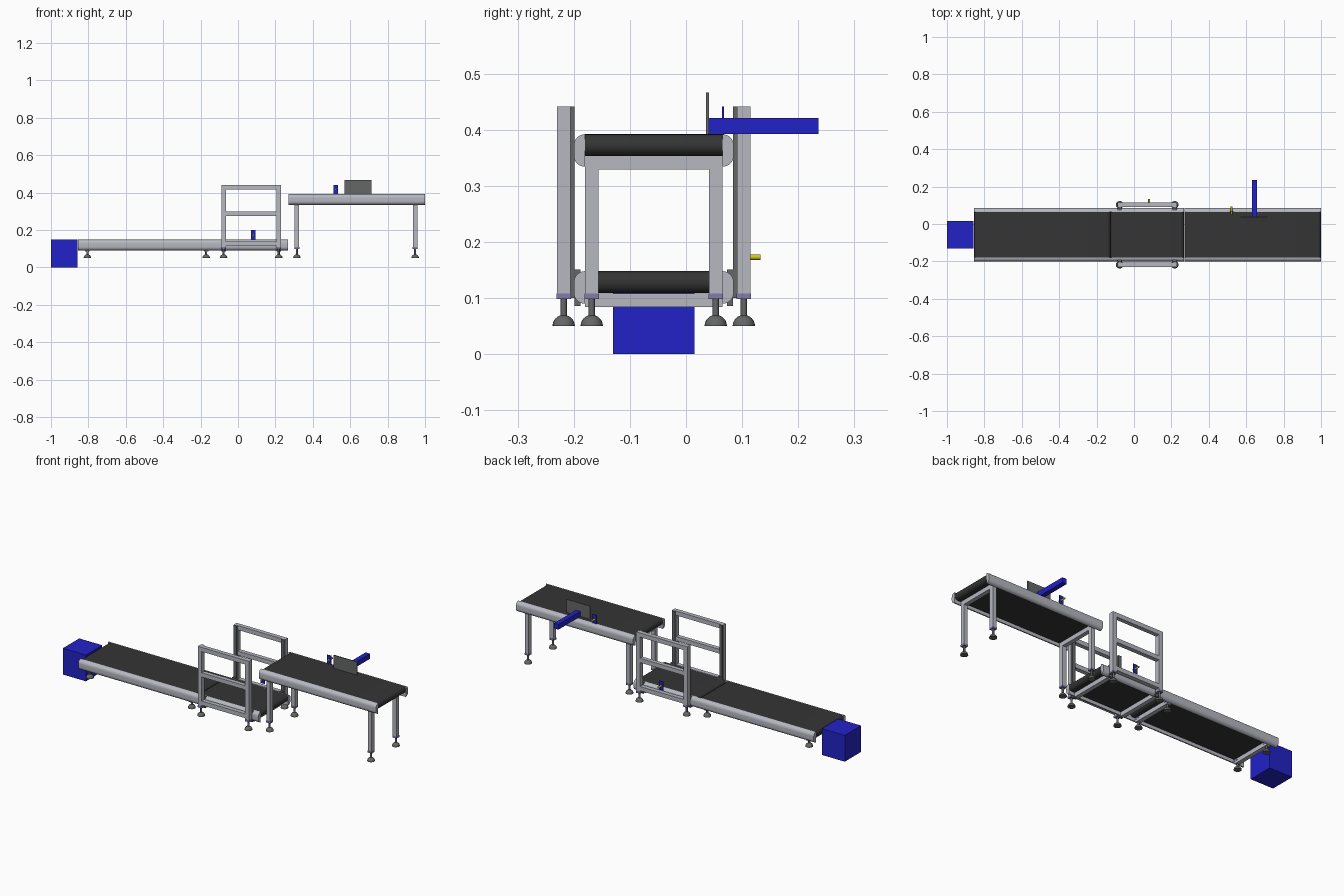
import bpy, bmesh, math
from mathutils import Matrix, Vector

cube = bpy.data.objects.get("Cube")
if cube:
    bpy.data.objects.remove(cube, do_unlink=True)


def material(name, rgb):
    m = bpy.data.materials.new(name)
    m.use_nodes = True
    m.diffuse_color = (*rgb, 1)
    m.node_tree.nodes["Principled BSDF"].inputs["Base Color"].default_value = (*rgb, 1)
    return m


SILVER = material("silver aluminium", (0.47, 0.48, 0.53))
BELT = material("belt black", (0.035, 0.035, 0.035))
BLUE = material("drive blue", (0.016, 0.016, 0.58))
STEEL = material("dark steel", (0.13, 0.135, 0.135))
LAVENDER = material("lavender plate", (0.22, 0.2, 0.42))
YELLOW = material("sensor yellow", (0.65, 0.58, 0.01))


def finish(name, bm, mat, smooth=False):
    bmesh.ops.recalc_face_normals(bm, faces=bm.faces)
    mesh = bpy.data.meshes.new(name)
    bm.to_mesh(mesh)
    bm.free()
    mesh.materials.append(mat)
    ob = bpy.data.objects.new(name, mesh)
    bpy.context.collection.objects.link(ob)
    if smooth:
        bpy.ops.object.select_all(action="DESELECT")
        ob.select_set(True)
        bpy.context.view_layer.objects.active = ob
        bpy.ops.object.shade_smooth_by_angle(angle=math.radians(35))
    return ob


def box(name, xs, ys, zs, mat):
    bm = bmesh.new()
    bmesh.ops.create_cube(bm, size=1)
    for v in bm.verts:
        v.co = Vector([(r[0] + r[1]) / 2 + c * (r[1] - r[0])
                       for c, r in zip(v.co, (xs, ys, zs))])
    return finish(name, bm, mat)


def cylinder(name, center, radius, length, mat, axis="Z"):
    bm = bmesh.new()
    bmesh.ops.create_cone(bm, cap_ends=True, segments=20, radius1=radius,
                          radius2=radius, depth=length)
    turn = Matrix.Rotation(math.pi / 2, 4, "X") if axis == "Y" else Matrix()
    bmesh.ops.transform(bm, matrix=Matrix.Translation(center) @ turn, verts=bm.verts)
    return finish(name, bm, mat, True)


def extrude(name, points, offset, mat):
    bm = bmesh.new()
    face = bm.faces.new([bm.verts.new(p) for p in points])
    out = bmesh.ops.extrude_face_region(bm, geom=[face])
    verts = [g for g in out["geom"] if isinstance(g, bmesh.types.BMVert)]
    bmesh.ops.translate(bm, vec=offset, verts=verts)
    return finish(name, bm, mat, True)


def arc(cx, cy, r, start, end, n=8):
    return [(cx + r * math.cos(math.radians(start + (end - start) * i / n)),
             cy + r * math.sin(math.radians(start + (end - start) * i / n)))
            for i in range(n + 1)]


# Shared measures: frame sides, leg width and height of the feet
Y0, Y1, MID = -0.18, 0.065, -0.0575
W = 0.024
H = W / 2
PLATE_Z = 0.1


def foot(name, x, y):
    box(name + "_plate", (x - 0.013, x + 0.013), (y - 0.013, y + 0.013),
        (PLATE_Z - 0.002, PLATE_Z + 0.008), LAVENDER)
    cylinder(name + "_rod", (x, y, 0.083), 0.0055, 0.034, STEEL)
    bm = bmesh.new()
    bmesh.ops.create_uvsphere(bm, u_segments=20, v_segments=12, radius=0.02)
    bmesh.ops.bisect_plane(bm, geom=bm.verts[:] + bm.edges[:] + bm.faces[:],
                           plane_co=(0, 0, 0), plane_no=(0, 0, 1), clear_inner=True)
    bmesh.ops.holes_fill(bm, edges=[e for e in bm.edges if e.is_boundary])
    bmesh.ops.translate(bm, vec=(x, y, 0.05), verts=bm.verts)
    finish(name + "_dome", bm, STEEL, True)


def conveyor(name, x0, x1, top):
    # Endless belt with rounded ends
    r = 0.0195
    zc = top - r
    loop = arc(x1 - r, zc, r, -90, 90, 12) + arc(x0 + r, zc, r, 90, 270, 12)
    extrude(name + "_belt", [(x, Y0, z) for x, z in loop], (0, Y1 - Y0, 0), BELT)
    # Side rails with rounded outer edges
    bottom = top - 0.058
    for label, sign, y in (("left", 1, Y1), ("right", -1, Y0)):
        prof = [(0, bottom)] + arc(0, bottom + 0.02, 0.02, -90, 0)[1:]
        prof += arc(0, top - 0.02, 0.02, 0, 90)
        extrude(f"{name}_{label}_rail", [(x0, y + sign * d, z) for d, z in prof],
                (x1 - x0, 0, 0), SILVER)


def cross_beam(name, x, z):
    box(name, (x - H, x + H), (Y0, Y1), (z, z + W), SILVER)


conveyor("lower_long", -0.855, -0.125, 0.148)
conveyor("lower_short", -0.125, 0.267, 0.148)
conveyor("upper", 0.27, 1.0, 0.392)

# Lower supports
for i, x in enumerate((-0.805, -0.17)):
    cross_beam(f"lower_beam_{i}", x, 0.084)
    for side, y in (("right", Y0 + H), ("left", Y1 - H)):
        foot(f"lower_foot_{i}_{side}", x, y)

# Upper table legs
for i, x in enumerate((0.315, 0.947)):
    cross_beam(f"upper_beam_{i}", x, 0.329)
    for side, y in (("right", Y0 + H), ("left", Y1 - H)):
        box(f"upper_leg_{i}_{side}", (x - H, x + H), (y - H, y + H),
            (PLATE_Z, 0.34), SILVER)
        foot(f"upper_foot_{i}_{side}", x, y)

# Portal frames on both sides of the short conveyor
PX = (-0.077, 0.218)
for i, x in enumerate(PX):
    cross_beam(f"portal_beam_{i}", x, 0.084)
for side, sign in (("left", 1), ("right", -1)):
    y = MID + sign * 0.1605
    for i, x in enumerate(PX):
        box(f"portal_post_{i}_{side}", (x - H, x + H), (y - H, y + H),
            (PLATE_Z, 0.441), SILVER)
        foot(f"portal_foot_{i}_{side}", x, y)
        inner = sorted((y - sign * H, y - sign * 0.019))
        box(f"portal_strip_{i}_{side}", (x - 0.009, x + 0.009), inner,
            (PLATE_Z, 0.441), STEEL)
        grip = sorted((y - sign * 0.019, y - sign * 0.03))
        box(f"portal_bracket_{i}_{side}", (x - 0.011, x + 0.011), grip,
            (0.086, 0.151), STEEL)
    for label, z in (("low", 0.115), ("middle", 0.274), ("top", 0.417)):
        box(f"portal_{label}_bar_{side}", (PX[0] + H, PX[1] - H),
            (y - H, y + H), (z, z + W), SILVER)

# Drive box
box("drive_box", (-1.0, -0.857), (-0.13, 0.015), (0, 0.148), BLUE)


# Sensors: thin plate with a barrel through it
def sensor(name, x, y, z, barrel_y):
    box(name + "_plate", (x - 0.0125, x + 0.0125), (y - 0.0015, y + 0.0015),
        (z, z + 0.05), BLUE)
    cylinder(name + "_barrel", (x, barrel_y, z + 0.024), 0.005, 0.042, YELLOW, "Y")


sensor("lower_sensor", 0.081, 0.105, 0.149, 0.112)
sensor("upper_sensor", 0.522, 0.066, 0.391, 0.073)

# Pusher arm and paddle
box("pusher_arm", (0.63, 0.657), (0.041, 0.236), (0.392, 0.421), BLUE)
box("pusher_paddle", (0.57, 0.715), (0.036, 0.041), (0.392, 0.466), STEEL)
